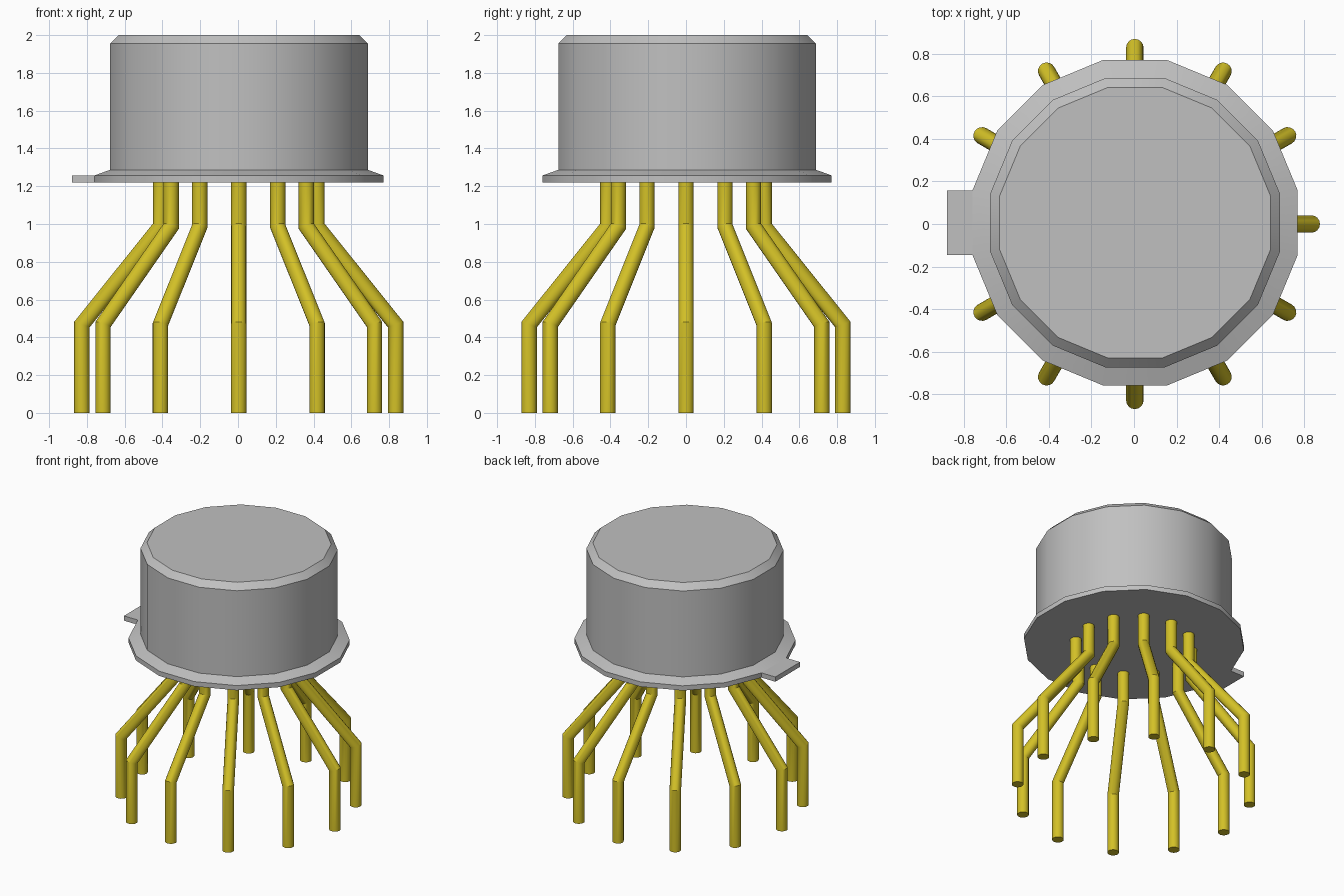
import bpy, bmesh, math
from mathutils import Vector

cube = bpy.data.objects.get("Cube")
if cube:
    bpy.data.objects.remove(cube, do_unlink=True)


def material(name, rgb):
    mat = bpy.data.materials.new(name)
    mat.use_nodes = True
    mat.diffuse_color = (*rgb, 1)
    mat.node_tree.nodes["Principled BSDF"].inputs["Base Color"].default_value = (*rgb, 1)
    return mat


grey = material("can_grey", (0.53, 0.53, 0.53))
gold = material("lead_gold", (0.65, 0.53, 0.02))


def finish(bm, name, mat, location):
    bmesh.ops.recalc_face_normals(bm, faces=bm.faces)
    mesh = bpy.data.meshes.new(name)
    bm.to_mesh(mesh)
    bm.free()
    mesh.materials.append(mat)
    obj = bpy.data.objects.new(name, mesh)
    obj.location = location
    bpy.context.collection.objects.link(obj)
    bpy.ops.object.select_all(action="DESELECT")
    obj.select_set(True)
    bpy.context.view_layer.objects.active = obj
    bpy.ops.object.shade_smooth_by_angle(angle=math.radians(30))
    return obj


def skin(rings):
    """Join equal rings of points into a closed tube."""
    bm = bmesh.new()
    loops = [[bm.verts.new(p) for p in ring] for ring in rings]
    n = len(loops[0])
    for a, b in zip(loops, loops[1:]):
        for i in range(n):
            j = (i + 1) % n
            bm.faces.new((a[i], a[j], b[j], b[i]))
    bm.faces.new(loops[0])
    bm.faces.new(loops[-1])
    return bm


# Can with flange and bevelled lid; profile is (flat-side radius, height)
SIDES = 16
profile = [(0.765, 1.22), (0.765, 1.257), (0.682, 1.287), (0.682, 1.955), (0.637, 2.0)]
half = math.pi / SIDES
rings = []
for r, z in profile:
    r /= math.cos(half)
    rings.append([(r * math.cos(half * (2 * i + 1)), r * math.sin(half * (2 * i + 1)), z)
                  for i in range(SIDES)])
finish(skin(rings), "can", grey, (0.005, 0.006, 0))

# Locating tab on the right edge of the flange
bm = bmesh.new()
bmesh.ops.create_cube(bm, size=1)
bmesh.ops.scale(bm, vec=(0.12, 0.304, 0.037), verts=bm.verts)
finish(bm, "locating_tab", grey, (-0.82, 0.006, 1.2385))

# Ring of bent leads with mitred joints
LEADS, WIRE, SEGS = 12, 0.041, 16
INNER, OUTER, LOW, HIGH = 0.413, 0.83, 0.468, 0.988
miter = math.tan(math.atan2(OUTER - INNER, HIGH - LOW) / 2)
path = [(OUTER, 0, 0), (OUTER, LOW, miter), (INNER, HIGH, miter), (INNER, 1.225, 0)]
for k in range(LEADS):
    a = math.tau * k / LEADS
    out, side = Vector((math.cos(a), math.sin(a), 0)), Vector((-math.sin(a), math.cos(a), 0))
    rings = []
    for r, z, slope in path:
        ring = []
        for i in range(SEGS):
            t = math.tau * i / SEGS
            u = WIRE * math.cos(t)
            ring.append(out * (r + u) + side * WIRE * math.sin(t) + Vector((0, 0, z + slope * u)))
        rings.append(ring)
    finish(skin(rings), f"lead_{k + 1}", gold, (0.004, 0, 0))
